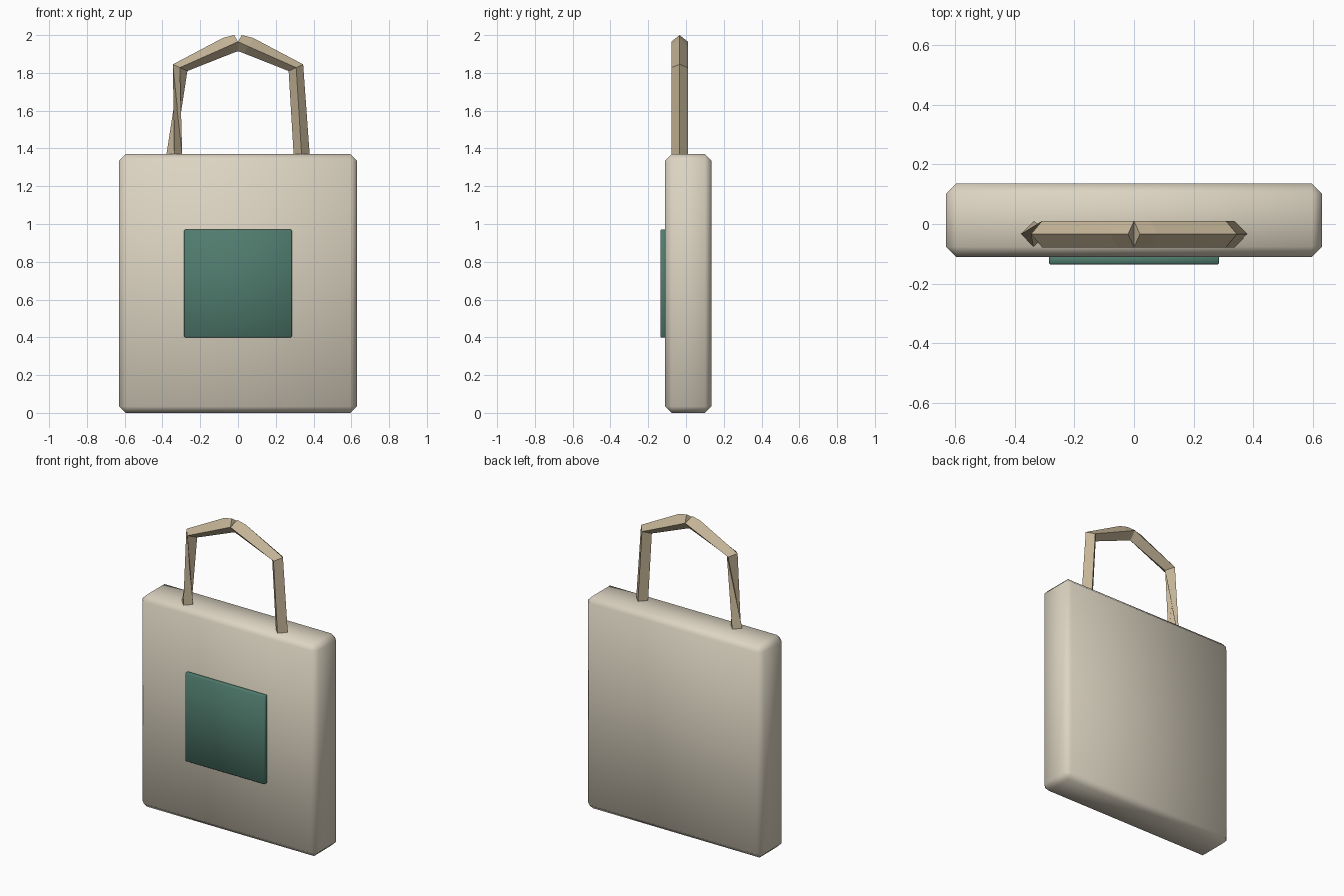
import bpy, bmesh
from mathutils import Vector

if "Cube" in bpy.data.objects:
    bpy.data.objects.remove(bpy.data.objects["Cube"])


def material(name, color):
    m = bpy.data.materials.new(name)
    m.diffuse_color = (*color, 1)
    m.use_nodes = True
    m.node_tree.nodes["Principled BSDF"].inputs["Base Color"].default_value = m.diffuse_color
    return m


def add_object(name, bm, mat, smooth):
    bmesh.ops.recalc_face_normals(bm, faces=bm.faces)
    for f in bm.faces:
        f.smooth = smooth
    me = bpy.data.meshes.new(name)
    bm.to_mesh(me)
    bm.free()
    me.materials.append(mat)
    ob = bpy.data.objects.new(name, me)
    bpy.context.collection.objects.link(ob)
    return ob


def soft_box(name, lo, hi, bevel, mat):
    lo, hi = Vector(lo), Vector(hi)
    bm = bmesh.new()
    bmesh.ops.create_cube(bm, size=1)
    bmesh.ops.scale(bm, vec=hi - lo, verts=bm.verts)
    bmesh.ops.translate(bm, vec=(lo + hi) / 2, verts=bm.verts)
    bmesh.ops.bevel(bm, geom=bm.edges[:], offset=bevel, segments=1,
                    profile=0.5, affect='EDGES')
    return add_object(name, bm, mat, True)


canvas = material("canvas", (0.72, 0.66, 0.54))
strap = material("strap", (0.56, 0.46, 0.31))
green = material("green", (0.08, 0.20, 0.155))

# Bag body and front patch
soft_box("bag_body", (-0.63, -0.11, 0), (0.63, 0.135, 1.37), 0.034, canvas)
soft_box("front_patch", (-0.285, -0.135, 0.40), (0.285, -0.105, 0.97), 0.004, green)

# Handle: diamond sections given as (outer, side, inner) points in x, z
Y, R = -0.034, 0.044
sections = [
    ((0.380, 1.36), (0.337, 1.36), (0.295, 1.36)),
    ((0.345, 1.845), (0.308, 1.828), (0.268, 1.81)),
    ((0.080, 1.985), (0.055, 1.94), (0.030, 1.904)),
    ((0.020, 2.0), (0.0, 1.965), (0.0, 1.915)),
]
bm = bmesh.new()
for s in (1, -1):
    rings = []
    for o, m, i in sections:
        pts = ((s * o[0], Y, o[1]), (s * m[0], Y - R, m[1]),
               (s * i[0], Y, i[1]), (s * m[0], Y + R, m[1]))
        rings.append([bm.verts.new(p) for p in pts])
    for k, (a, b) in enumerate(zip(rings, rings[1:])):
        for j in range(4):
            n = (j + 1) % 4
            if s == -1 and k == 0:
                # quarter twist of the left leg
                n2 = (j + 2) % 4
                bm.faces.new((b[j], b[n], a[n2]))
                bm.faces.new((b[j], a[n2], a[n]))
            else:
                bm.faces.new((a[j], a[n], b[n], b[j]))
    # open foot cap and the notch at the peak
    bm.faces.new(rings[0])
    t = rings[-1]
    bm.faces.new((t[0], t[1], t[3]))
bmesh.ops.remove_doubles(bm, verts=bm.verts, dist=0.0005)
add_object("handle", bm, strap, False)
